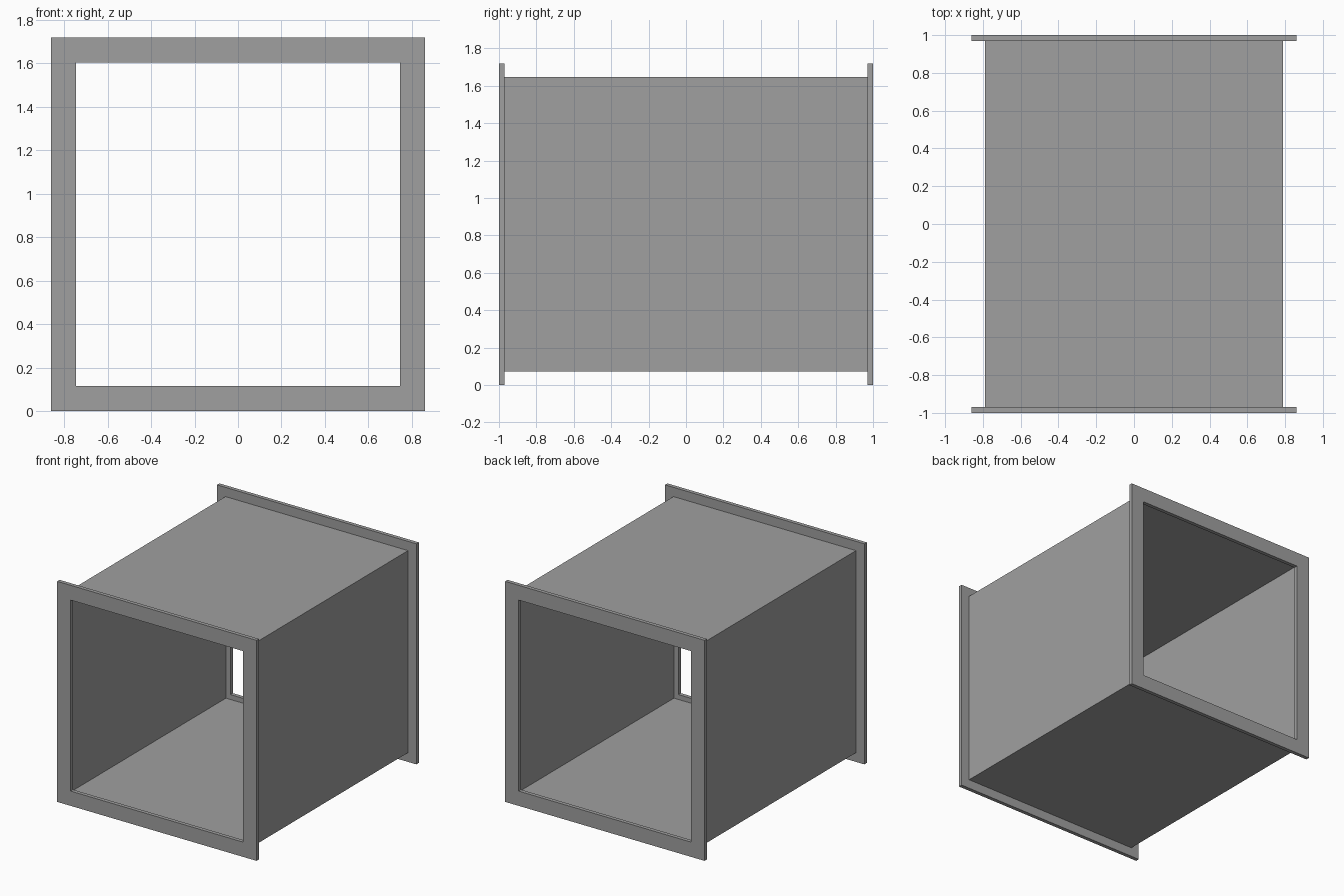
import bpy
import bmesh

cube = bpy.data.objects.get("Cube")
if cube:
    bpy.data.objects.remove(cube, do_unlink=True)

# Galvanised sheet colour
metal = bpy.data.materials.new("grey_metal")
metal.use_nodes = True
grey = (0.35, 0.35, 0.35, 1)
metal.diffuse_color = grey
metal.node_tree.nodes["Principled BSDF"].inputs["Base Color"].default_value = grey

FLANGE = 0.86      # half width of the flange, also the centre height
OPENING = 0.745    # half width of the flange opening
DUCT = 0.788       # half width of the duct
SHEET = 0.005      # duct wall thickness
DEPTH = 0.03       # flange thickness


def square_tube(name, outer, inner, y0, y1):
    """Hollow square section running along y."""
    bm = bmesh.new()
    corners = [(-1, -1), (1, -1), (1, 1), (-1, 1)]
    loops = [[bm.verts.new((sx * r, y, FLANGE + sz * r)) for sx, sz in corners]
             for r, y in ((outer, y0), (outer, y1), (inner, y1), (inner, y0))]
    for a, b in zip(loops, loops[1:] + loops[:1]):
        for i in range(4):
            j = (i + 1) % 4
            bm.faces.new((a[i], a[j], b[j], b[i]))
    bmesh.ops.recalc_face_normals(bm, faces=bm.faces)
    mesh = bpy.data.meshes.new(name)
    bm.to_mesh(mesh)
    bm.free()
    mesh.materials.append(metal)
    obj = bpy.data.objects.new(name, mesh)
    bpy.context.collection.objects.link(obj)
    return obj


# Thin duct between two end flanges
square_tube("duct_body", DUCT, DUCT - SHEET, DEPTH - 1, 1 - DEPTH)
square_tube("front_flange", FLANGE, OPENING, -1, DEPTH - 1)
square_tube("back_flange", FLANGE, OPENING, 1 - DEPTH, 1)
